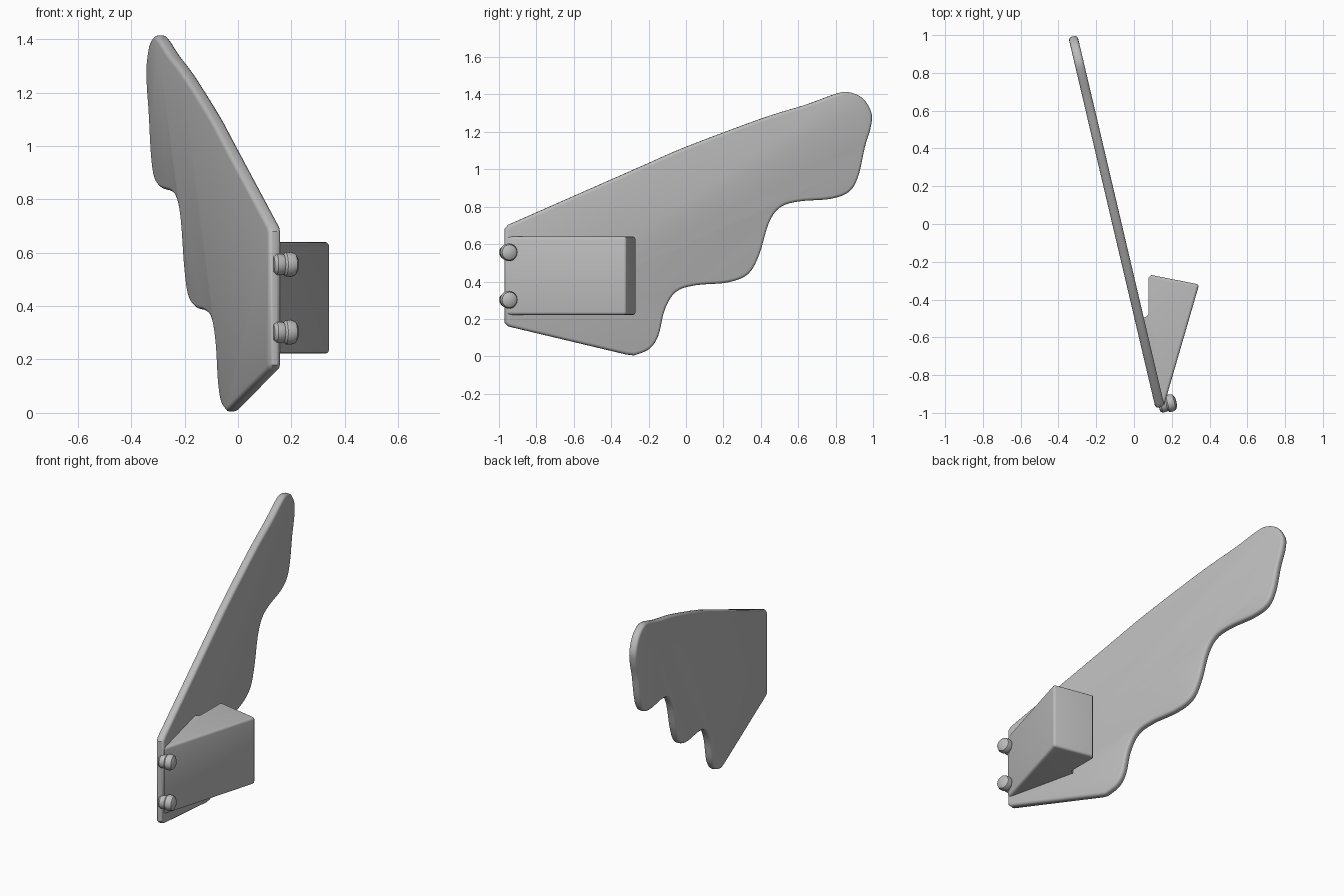
import bpy, bmesh, math
from mathutils import Vector, Matrix

cube = bpy.data.objects.get("Cube")
if cube:
    bpy.data.objects.remove(cube, do_unlink=True)

GREY = (0.5, 0.5, 0.5, 1)
mat = bpy.data.materials.new("plain grey")
mat.use_nodes = True
mat.diffuse_color = GREY
mat.node_tree.nodes["Principled BSDF"].inputs["Base Color"].default_value = GREY

NORMAL = Vector((0.973, 0.229, 0))   # outward normal of the slanted plate


def on_plate(y, z):
    return Vector((-0.09 - 0.235 * y, y, z))


def smooth_path(points, steps=5):
    """Catmull-Rom path through the points."""
    pts = [Vector(p) for p in points]
    out = []
    for i in range(len(pts) - 1):
        a, b, c, d = pts[max(i - 1, 0)], pts[i], pts[i + 1], pts[min(i + 2, len(pts) - 1)]
        for s in range(steps):
            t = s / steps
            out.append(0.5 * (2 * b + (c - a) * t + (2 * a - 5 * b + 4 * c - d) * t ** 2
                              + (3 * b - a - 3 * c + d) * t ** 3))
    return out + [pts[-1]]


def prism(bm, outline, offset):
    """Closed solid from an outline swept along an offset."""
    low = [bm.verts.new(p) for p in outline]
    high = [bm.verts.new(p + offset) for p in outline]
    bm.faces.new(low)
    bm.faces.new(high)
    n = len(low)
    for i in range(n):
        j = (i + 1) % n
        bm.faces.new((low[i], low[j], high[j], high[i]))
    bmesh.ops.recalc_face_normals(bm, faces=bm.faces)


def finish(bm, name):
    mesh = bpy.data.meshes.new(name)
    bmesh.ops.recalc_face_normals(bm, faces=bm.faces)
    bm.to_mesh(mesh)
    bm.free()
    mesh.materials.append(mat)
    obj = bpy.data.objects.new(name, mesh)
    bpy.context.collection.objects.link(obj)
    bpy.ops.object.select_all(action='DESELECT')
    obj.select_set(True)
    bpy.context.view_layer.objects.active = obj
    bpy.ops.object.shade_smooth_by_angle(angle=math.radians(35))
    return obj


# Wing plate: straight front edge, long top edge, three scalloped lobes behind
lobes = smooth_path([
    (-0.2, 1.033), (0, 1.12), (0.4, 1.27), (0.64, 1.345), (0.8, 1.403),
    (0.87, 1.412), (0.945, 1.378), (0.99, 1.3), (0.985, 1.22), (0.955, 1.12),
    (0.92, 0.965), (0.87, 0.88), (0.77, 0.842), (0.6, 0.828), (0.5, 0.795),
    (0.44, 0.71), (0.39, 0.545), (0.33, 0.44), (0.22, 0.395), (0.05, 0.38),
    (-0.055, 0.345), (-0.115, 0.25), (-0.15, 0.11), (-0.2, 0.038), (-0.28, 0.005)])
outline = [on_plate(*p) for p in
           [(-0.97, 0.18), (-0.97, 0.68), (-0.95, 0.703)] + lobes
           + [(-0.32, 0.01), (-0.95, 0.16)]]
bm = bmesh.new()
prism(bm, [p - NORMAL * 0.0245 for p in outline], NORMAL * 0.049)
rim = [e for e in bm.edges if any(len(f.verts) > 4 for f in e.link_faces)]
bmesh.ops.bevel(bm, geom=rim, offset=0.017, segments=3, profile=0.5, affect='EDGES')
finish(bm, "wing_plate")

# Wedge block on the outer side of the plate
wedge = [(0.135, -0.95), (0.16, -0.957), (0.345, -0.32), (0.09, -0.27),
         (0.076, -0.285), (0.076, -0.475), (0.068, -0.49), (0.035, -0.5)]
bm = bmesh.new()
prism(bm, [Vector((x, y, 0.222)) for x, y in wedge], Vector((0, 0, 0.418)))
outer = [e for e in bm.edges
         if any(v.co.x > 0.34 for v in e.verts)]
bmesh.ops.bevel(bm, geom=outer, offset=0.015, segments=3, profile=0.5, affect='EDGES')
finish(bm, "wedge_block")

# Two hinge pins with a narrow collar and a rounded head
PIN = [(-0.025, 0), (-0.024, 0.03), (-0.012, 0.04), (0.01, 0.04), (0.016, 0.037),
       (0.024, 0.045), (0.042, 0.047), (0.06, 0.041), (0.069, 0.026), (0.072, 0)]
for name, z in (("lower_pin", 0.302), ("upper_pin", 0.556)):
    bm = bmesh.new()
    verts = [bm.verts.new((x, 0, r)) for x, r in PIN]
    edges = [bm.edges.new(pair) for pair in zip(verts, verts[1:])]
    bmesh.ops.spin(bm, geom=verts + edges, cent=(0, 0, 0), axis=(1, 0, 0),
                   angle=math.tau, steps=20)
    bmesh.ops.remove_doubles(bm, verts=bm.verts, dist=0.0005)
    turn = Matrix.Rotation(math.atan2(NORMAL.y, NORMAL.x), 4, 'Z')
    bmesh.ops.transform(bm, verts=bm.verts,
                        matrix=Matrix.Translation((0.155, -0.957, z)) @ turn)
    finish(bm, name)
